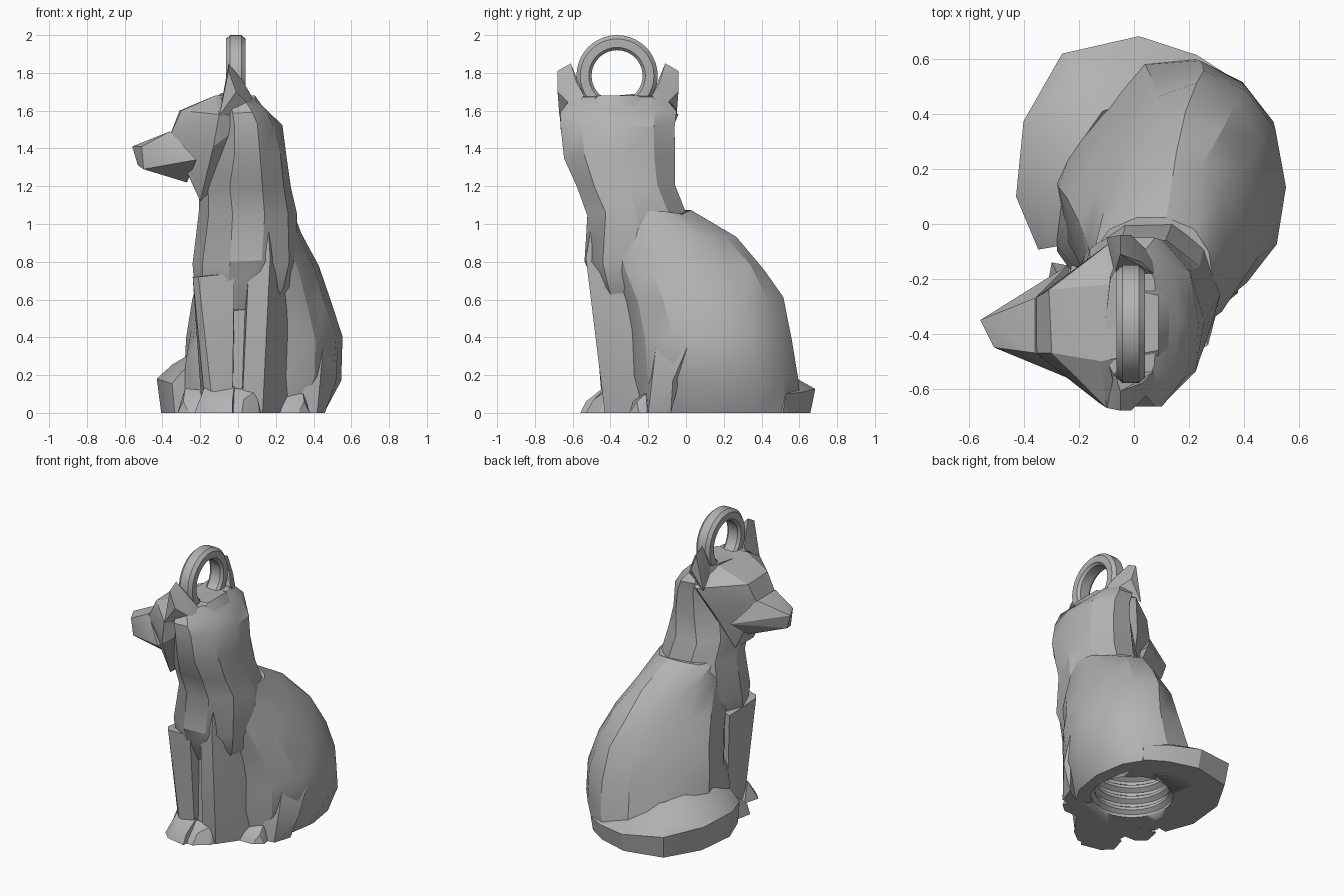
import bpy, bmesh, math, random
from mathutils import Vector

random.seed(4)
if "Cube" in bpy.data.objects:
    bpy.data.objects.remove(bpy.data.objects["Cube"], do_unlink=True)

# One plain grey material
grey = bpy.data.materials.new("plain grey")
grey.use_nodes = True
grey.diffuse_color = (0.45, 0.45, 0.45, 1)
grey.node_tree.nodes["Principled BSDF"].inputs["Base Color"].default_value = grey.diffuse_color

HEAD_Y = -0.36  # the turned head is symmetric about this plane


def finish(name, bm, angle=28):
    """Turn a bmesh into a shaded object."""
    bmesh.ops.recalc_face_normals(bm, faces=bm.faces[:])
    mesh = bpy.data.meshes.new(name)
    bm.to_mesh(mesh)
    bm.free()
    mesh.materials.append(grey)
    obj = bpy.data.objects.new(name, mesh)
    bpy.context.collection.objects.link(obj)
    bpy.ops.object.select_all(action='DESELECT')
    obj.select_set(True)
    bpy.context.view_layer.objects.active = obj
    bpy.ops.object.shade_smooth_by_angle(angle=math.radians(angle))
    return obj


def hull(name, points, mirror=False):
    """Faceted convex part, optionally reflected across the head plane."""
    bm = bmesh.new()
    for x, y, z in points:
        bm.verts.new((x, 2 * HEAD_Y - y if mirror else y, z))
    bmesh.ops.convex_hull(bm, input=bm.verts[:])
    loose = [v for v in bm.verts if not v.link_faces]
    bmesh.ops.delete(bm, geom=loose, context='VERTS')
    return finish(name, bm)


def loft(name, rings, closed=False):
    """Skin a list of equal point rings; cap the ends unless closed."""
    bm = bmesh.new()
    loops = [[bm.verts.new(p) for p in ring] for ring in rings]
    pairs = list(zip(loops, loops[1:]))
    if closed:
        pairs.append((loops[-1], loops[0]))
    for low, high in pairs:
        for i in range(len(low)):
            j = (i + 1) % len(low)
            bm.faces.new((low[i], low[j], high[j], high[i]))
    if not closed:
        bm.faces.new(loops[0][::-1])
        bm.faces.new(loops[-1])
    return finish(name, bm)


def section(z, x0, x1, y0, y1, slant=2.0, sides=10, power=0.95, jitter=0.008):
    """Rounded polygon within bounds at height z; slant limits y - x at the back right."""
    ring = []
    for i in range(sides):
        a = math.tau * i / sides
        c, s = math.cos(a), math.sin(a)
        c = math.copysign(abs(c) ** power, c)
        s = math.copysign(abs(s) ** power, s)
        lift = random.uniform(-jitter, jitter) * 2 if z > 0.1 else 0
        x = (x0 + x1) / 2 + c * (x1 - x0) / 2 + random.uniform(-jitter, jitter)
        y = (y0 + y1) / 2 + s * (y1 - y0) / 2
        extra = max(0, y - x - slant) / 2
        ring.append(Vector((x + extra, y - extra, z + lift)))
    return ring


def spin(name, profile, centre, steps, around_x):
    """Revolve (radius, along) points into a ring about x or a plug about z."""
    turns = [(math.cos(math.tau * i / steps), math.sin(math.tau * i / steps))
             for i in range(steps)]
    if around_x:
        rings = [[Vector(centre) + Vector((t, r * c, r * s)) for r, t in profile]
                 for c, s in turns]
    else:
        rings = [[Vector(centre) + Vector((r * c, r * s, t)) for c, s in turns]
                 for r, t in profile]
    return loft(name, rings, around_x)


# Rounded rump and back, slanted above the tail
hind = loft("hindquarters", [section(*level, sides=14, power=.88) for level in (
    (0, -.28, .46, -.27, .62, .6),
    (.18, -.28, .54, -.29, .605, .54),
    (.4, -.27, .555, -.3, .57, .46),
    (.6, -.25, .495, -.34, .525, .38),
    (.77, -.21, .43, -.4, .42, .28),
    (.94, -.17, .335, -.44, .275, .16),
    (1.06, -.16, .29, -.48, .03))])

# Threaded socket in the underside
thread = [(.26, -.1), (.26, .02)]
for turn in range(4):
    base = .02 + turn * .08
    thread += [(.235, base + .02), (.235, base + .04), (.265, base + .06), (.265, base + .08)]
cutter = spin("socket_cutter", thread, (.11, .11, 0), 32, False)
cutter.hide_render = True
cut = hind.modifiers.new("socket", 'BOOLEAN')
cut.operation = 'DIFFERENCE'
cut.solver = 'EXACT'
cut.object = cutter
bpy.context.view_layer.objects.active = hind
bpy.ops.object.modifier_apply(modifier=cut.name)
bpy.data.objects.remove(cutter, do_unlink=True)

# Chest and neck, running straight up into the back of the head
loft("chest_and_neck", [section(*level) for level in (
    (.54, -.18, .2, -.42, -.15),
    (.66, -.23, .28, -.48, -.12),
    (.8, -.235, .32, -.55, .0),
    (1.05, -.21, .31, -.535, .02),
    (1.2, -.2, .285, -.59, -.045),
    (1.36, -.17, .26, -.66, -.045),
    (1.52, -.14, .23, -.68, -.045),
    (1.6, -.12, .165, -.68, -.035),
    (1.68, -.1, .085, -.62, -.1))])

# Front legs, each widening back into its shoulder
hull("front_leg_right", [
    (-.03, -.43, 0), (-.17, -.4, 0), (-.13, -.44, 0), (-.24, -.43, .72), (-.21, -.47, .72),
    (-.02, -.5, .74), (-.03, -.45, .58), (-.19, -.18, 0), (-.23, -.15, .7), (-.02, -.18, 0),
    (-.02, -.2, .74)])
hull("front_leg_left", [
    (.02, -.42, 0), (.13, -.43, 0), (.05, -.45, .58), (.18, -.45, .6), (.17, -.53, .82),
    (.06, -.5, .84), (.16, -.5, 1.0), (.25, -.26, 0), (.3, -.2, .4), (.335, -.1, .88),
    (.2, -.16, 0), (.02, -.2, 0), (.02, -.2, .8)])
hull("groove_between_legs", [
    (x, y, z) for x in (-.08, .08) for y in (-.4, -.18) for z in (0, .65)])

# Front paws
hull("front_paw_right", [
    (-.23, -.47, 0), (-.17, -.53, 0), (-.03, -.56, 0), (.0, -.4, 0), (-.2, -.36, 0),
    (-.18, -.42, .13), (-.02, -.43, .14), (-.14, -.5, .07), (-.03, -.53, .06)])
hull("front_paw_left", [
    (-.04, -.53, 0), (.02, -.53, 0), (.11, -.46, 0), (.14, -.38, 0), (-.03, -.4, 0),
    (-.02, -.43, .13), (.1, -.42, .12), (.03, -.49, .07)])

# Bent hind legs
hull("thigh_left", [
    (.25, -.23, .35), (.43, -.1, .5), (.45, -.16, .34), (.42, -.2, .0), (.52, -.07, .17),
    (.46, -.08, .0), (.25, -.22, .0), (.53, .02, .38), (.4, -.06, .62), (.3, -.12, .6)])
hull("thigh_right", [
    (-.2, -.12, .42), (-.25, .0, .43), (-.19, -.2, .3), (-.28, .06, .2), (-.28, -.1, .0),
    (-.18, -.24, .0), (-.23, .1, .5), (-.17, -.05, .6), (-.2, .1, .0), (-.28, -.08, .25)])
for name, flip in (("left", 1), ("right", -1)):
    inset = 0 if flip == 1 else .06
    hull("hind_paw_" + name, [(flip * (x - inset), y, z) for x, y, z in (
        (.2, -.3, 0), (.32, -.3, 0), (.38, -.25, 0), (.36, -.14, 0), (.2, -.17, 0),
        (.23, -.2, .12), (.34, -.18, .13), (.25, -.28, .06), (.35, -.26, .06))])

# Tail wrapped along the right flank, leaning on the body
path = [((.32, .45), .09, .18), ((.2, .52), .1, .2), ((.03, .54), .145, .23), ((-.17, .49), .16, .28),
        ((-.27, .33), .14, .31), ((-.3, .1), .13, .33), ((-.27, -.08), .08, .28)]
tail_rings = []
for i, (spot, half, height) in enumerate(path):
    before, after = path[max(i - 1, 0)][0], path[min(i + 1, len(path) - 1)][0]
    along = (Vector(after) - Vector(before)).normalized()
    out = Vector((along.y, -along.x, 0))
    centre = Vector((*spot, 0))
    tail_rings.append([centre + out * half * w + Vector((0, 0, height * h)) for w, h in
                       ((-.9, 0), (-1, .8), (-.6, 1), (.35, .78), (1, .55), (.82, 0))])
loft("tail", tail_rings)

# Head turned to the right
hull("skull", [
    (-.3, -.47, 1.6), (-.31, -.24, 1.6), (-.12, -.5, 1.68), (-.1, -.22, 1.68),
    (-.13, -.65, 1.41), (-.1, -.67, 1.58), (-.05, -.04, 1.58), (-.13, -.12, 1.4),
    (.09, -.46, 1.68), (.09, -.26, 1.68), (.2, -.42, 1.52), (.2, -.3, 1.52),
    (.08, -.59, 1.57), (.08, -.13, 1.57), (-.2, -.46, 1.12), (-.2, -.26, 1.12),
    (-.36, -.47, 1.47), (-.36, -.27, 1.47)])
hull("snout", [
    (-.56, -.35, 1.41), (-.51, -.45, 1.41), (-.5, -.44, 1.29), (-.53, -.36, 1.31),
    (-.36, -.47, 1.49), (-.36, -.27, 1.49), (-.22, -.57, 1.34), (-.24, -.15, 1.34),
    (-.27, -.4, 1.22), (-.27, -.3, 1.22)])
ear = [(-.05, -.68, 1.81), (-.05, -.61, 1.85), (-.1, -.67, 1.57), (.08, -.59, 1.61),
       (-.07, -.54, 1.67), (.07, -.54, 1.68), (-.01, -.68, 1.7), (.03, -.58, 1.75)]
hull("ear_right", ear)
hull("ear_left", ear, mirror=True)

# Hanging ring on top of the head
spin("hanging_ring", [(.135, -.035), (.15, -.052), (.195, -.052), (.215, -.03),
                      (.215, .03), (.195, .052), (.15, .052), (.135, .035)],
     (-.012, HEAD_Y - .005, 1.785), 40, True)
